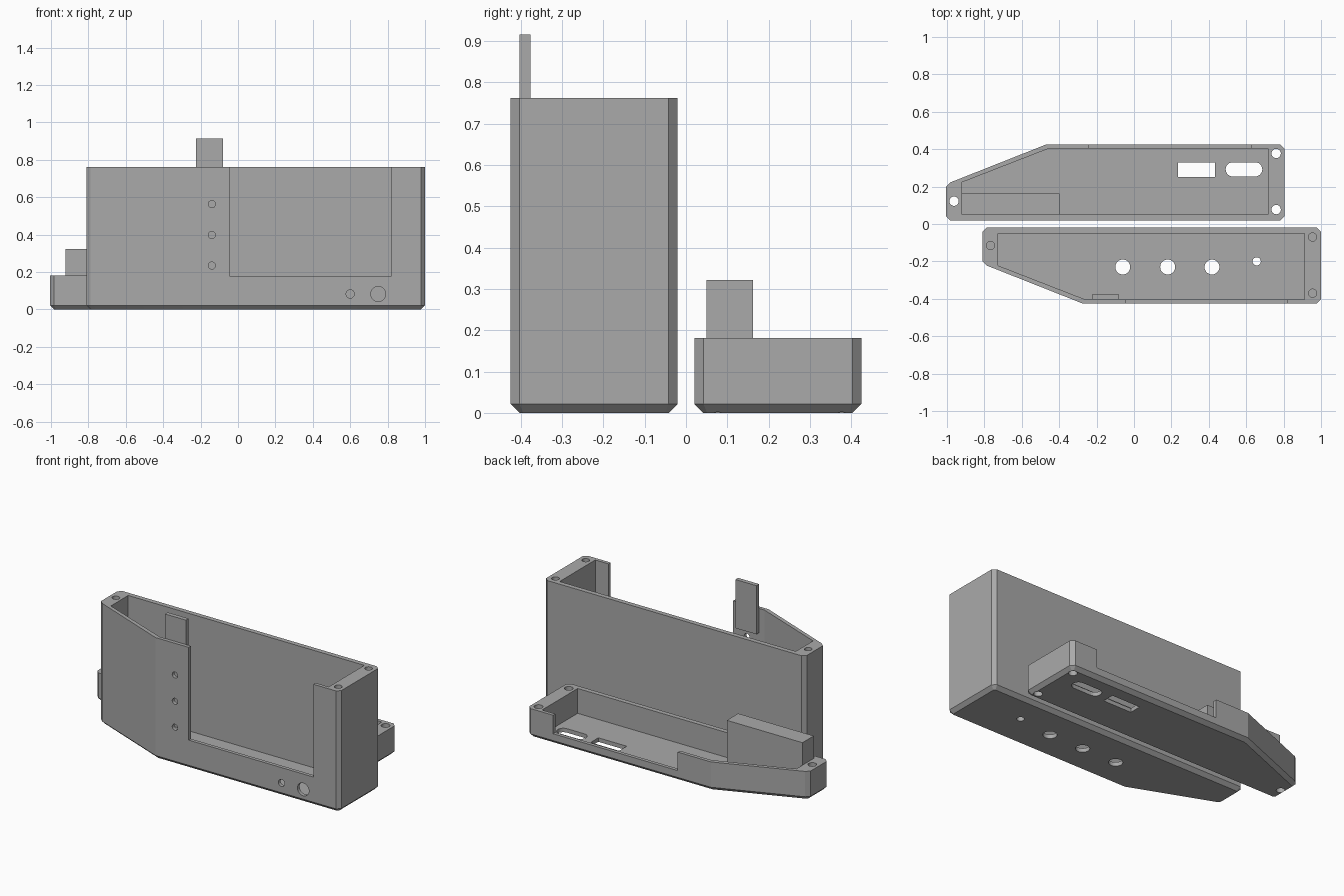
import bpy
import bmesh
import math
from mathutils import Matrix

default = bpy.data.objects.get("Cube")
if default:
    bpy.data.objects.remove(default, do_unlink=True)

grey = bpy.data.materials.new("plain grey")
grey.use_nodes = True
COLOUR = (0.4, 0.4, 0.4, 1)
grey.diffuse_color = COLOUR
grey.node_tree.nodes["Principled BSDF"].inputs["Base Color"].default_value = COLOUR

CHAMFER = 0.022
FLOOR = 0.025


def finish(name, bm):
    bmesh.ops.recalc_face_normals(bm, faces=bm.faces)
    mesh = bpy.data.meshes.new(name)
    bm.to_mesh(mesh)
    bm.free()
    mesh.materials.append(grey)
    obj = bpy.data.objects.new(name, mesh)
    bpy.context.collection.objects.link(obj)
    return obj


def prism(name, points, z0, z1, chamfer=0):
    """Upright prism, optionally chamfered around its base."""
    bm = bmesh.new()
    base = bm.faces.new([bm.verts.new((x, y, z0)) for x, y in points])
    top = bmesh.ops.extrude_face_region(bm, geom=[base], use_keep_orig=True)["geom"]
    bmesh.ops.translate(bm, vec=(0, 0, z1 - z0),
                        verts=[v for v in top if isinstance(v, bmesh.types.BMVert)])
    bmesh.ops.recalc_face_normals(bm, faces=bm.faces)
    if chamfer:
        edges = [e for e in bm.edges if all(v.co.z < z0 + 1e-5 for v in e.verts)]
        bmesh.ops.bevel(bm, geom=edges, offset=chamfer, segments=1,
                        profile=0.5, affect='EDGES')
    return finish(name, bm)


def box(name, x0, x1, y0, y1, z0, z1):
    return prism(name, [(x0, y0), (x1, y0), (x1, y1), (x0, y1)], z0, z1)


def cylinder(name, centre, radius, length, axis, sides=32):
    bm = bmesh.new()
    bmesh.ops.create_cone(bm, cap_ends=True, segments=sides, radius1=radius,
                          radius2=radius, depth=length)
    turn = {'X': Matrix.Rotation(math.pi / 2, 4, 'Y'),
            'Y': Matrix.Rotation(math.pi / 2, 4, 'X'), 'Z': Matrix()}[axis]
    bm.transform(Matrix.Translation(centre) @ turn)
    return finish(name, bm)


def cut(body, cutters):
    """Subtract each cutter from the body and discard it."""
    bpy.context.view_layer.objects.active = body
    for cutter in cutters:
        mod = body.modifiers.new("cut", 'BOOLEAN')
        mod.operation = 'DIFFERENCE'
        mod.solver = 'EXACT'
        mod.object = cutter
        bpy.ops.object.modifier_apply(modifier=mod.name)
        bpy.data.objects.remove(cutter, do_unlink=True)


def shell(name, height, dx, side, sill):
    """Tray with a tapered end; side = -1 tapers to the front, 1 to the back."""
    def place(points):
        return [(x + dx, y * side) for x, y in points]

    outer = place([(-0.81, 0.042), (-0.788, 0.02), (0.978, 0.02), (1, 0.042),
                   (1, 0.403), (0.978, 0.425), (-0.275, 0.425),
                   (-0.788, 0.222), (-0.81, 0.2)])
    inner = place([(-0.727, 0.05), (0.912, 0.05), (0.912, 0.403),
                   (-0.262, 0.403), (-0.727, 0.222)])
    body = prism(name, outer, 0, height, CHAMFER)
    ya, yb = sorted((0.35 * side, 0.5 * side))
    cut(body, [
        prism("cavity", inner, FLOOR, height + 0.1),
        box("window", dx - 0.045, dx + 0.82, ya, yb, sill, height + 0.1),
        # half-round saddle across the tapered end
        cylinder("saddle", (dx - 0.68, 0.305 * side, height), 0.14, 0.8, 'X', 96),
    ])
    return body


POSTS = [(0.955, 0.07), (0.955, 0.37), (-0.767, 0.115)]

# Deep case with screw bores, side, front and floor holes
case = shell("deep_case", 0.762, 0, -1, 0.18)
cut(case, [cylinder("bore", (x, -y, 0.762), 0.022, 0.3, 'Z') for x, y in POSTS])
cut(case, [cylinder("side_hole", (0.96, -0.298, 0.704), 0.019, 0.2, 'X')])
cut(case, [cylinder("front_hole", (x, -0.41, z), r, 0.08, 'Y') for x, z, r in
           [(-0.14, 0.235, 0.019), (-0.14, 0.398, 0.019), (-0.14, 0.563, 0.019),
            (0.6, 0.083, 0.022), (0.75, 0.083, 0.04)]])
cut(case, [cylinder("floor_hole", (x, y, 0), r, 0.2, 'Z') for x, y, r in
           [(-0.06, -0.23, 0.04), (0.18, -0.23, 0.04),
            (0.417, -0.23, 0.04), (0.656, -0.2, 0.022)]])

# Locating tab behind the case's front wall
box("locating_tab", -0.225, -0.08, -0.403, -0.376, 0.61, 0.915)

# Shallow lid with through bores and two connector slots
SHIFT = -0.195
lid = shell("shallow_lid", 0.181, SHIFT, 1, 0.065)
cut(lid, [cylinder("bore", (x + SHIFT, y + 0.007, 0.1), 0.025, 0.5, 'Z')
          for x, y in POSTS])
rounded = [(0.588 + s * 0.06 + 0.038 * math.cos(a), 0.292 + 0.038 * math.sin(a))
           for s in (1, -1)
           for a in [(i / 12 - 0.5 * s) * math.pi for i in range(13)]]
cut(lid, [box("square_slot", 0.235, 0.432, 0.252, 0.328, -0.1, 0.1),
          prism("rounded_slot", rounded, -0.1, 0.1)])

# Solid support block standing in the lid
box("support_block", -0.922, -0.397, 0.05, 0.162, 0.02, 0.322)

# Smooth the curved surfaces, keep edges crisp
bpy.ops.object.select_all(action='DESELECT')
for obj in (case, lid):
    obj.select_set(True)
bpy.context.view_layer.objects.active = case
bpy.ops.object.shade_smooth_by_angle(angle=math.radians(20))
